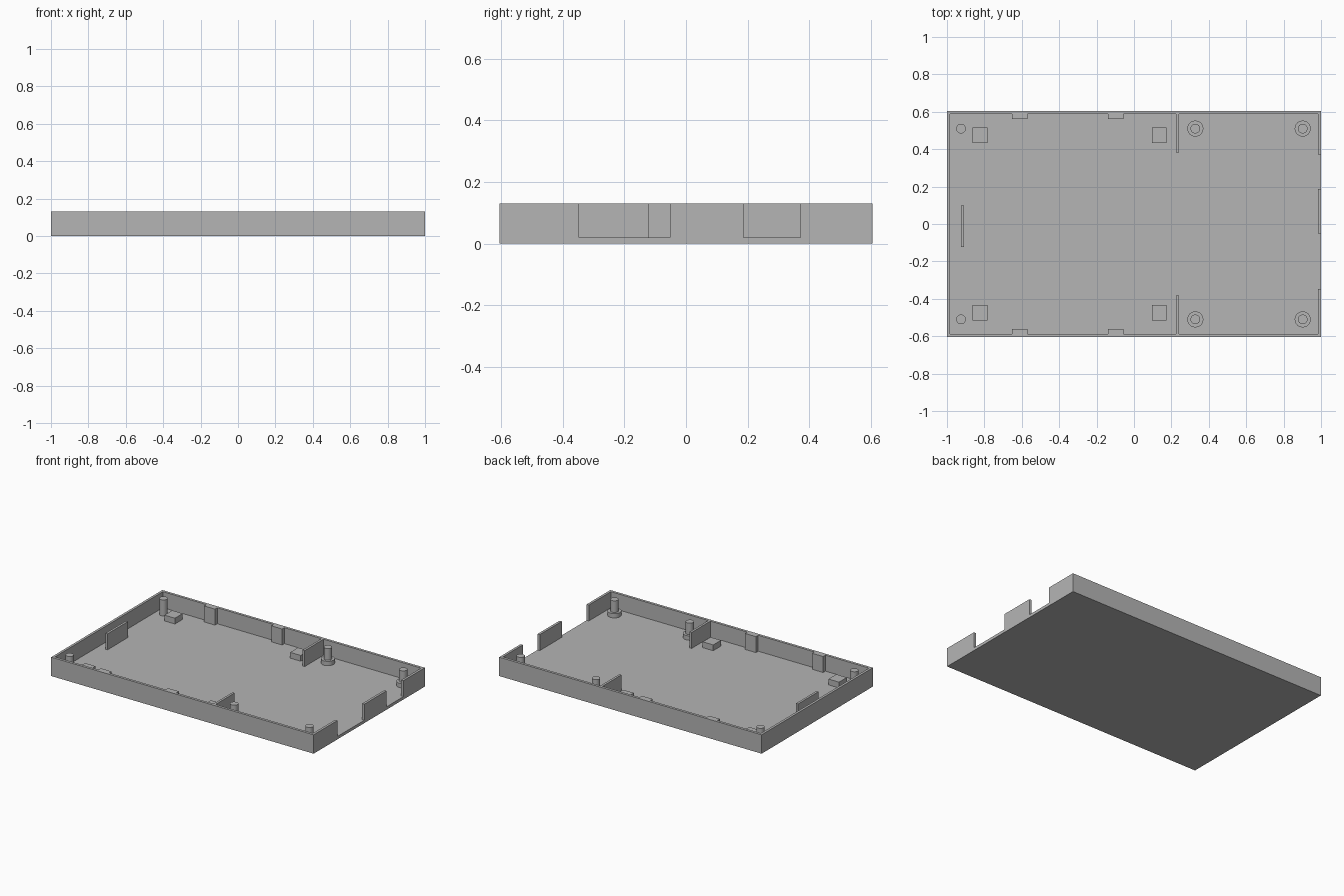
import bpy
import bmesh
import math

if "Cube" in bpy.data.objects:
    bpy.data.objects.remove(bpy.data.objects["Cube"])

HALF_X, HALF_Y = 1.0, 0.605
INNER_X, INNER_Y = 0.983, 0.587
FLOOR, TOP = 0.02, 0.13

grey = bpy.data.materials.new("plain grey")
grey.use_nodes = True
grey.diffuse_color = (0.46, 0.46, 0.46, 1)
grey.node_tree.nodes["Principled BSDF"].inputs["Base Color"].default_value = grey.diffuse_color


def finish(bm, name):
    """Turn a bmesh into a named grey object."""
    bmesh.ops.recalc_face_normals(bm, faces=bm.faces)
    mesh = bpy.data.meshes.new(name)
    bm.to_mesh(mesh)
    bm.free()
    mesh.materials.append(grey)
    obj = bpy.data.objects.new(name, mesh)
    bpy.context.collection.objects.link(obj)
    return obj


def box(name, x0, x1, y0, y1, z0=FLOOR, z1=TOP):
    """Box between two corners."""
    bm = bmesh.new()
    bmesh.ops.create_cube(bm, size=1)
    for v in bm.verts:
        v.co = (x1 if v.co.x > 0 else x0, y1 if v.co.y > 0 else y0, z1 if v.co.z > 0 else z0)
    return finish(bm, name)


def cylinder(name, x, y, radius, z0, z1):
    """Upright round post with smooth sides."""
    bm = bmesh.new()
    bmesh.ops.create_cone(bm, cap_ends=True, segments=24, radius1=radius,
                          radius2=radius, depth=z1 - z0)
    bmesh.ops.translate(bm, verts=bm.verts, vec=(x, y, (z0 + z1) / 2))
    obj = finish(bm, name)
    for p in obj.data.polygons:
        p.use_smooth = abs(p.normal.z) < 0.5
    for e in obj.data.edges:
        a, b = (obj.data.vertices[i].co.z for i in e.vertices)
        e.use_edge_sharp = abs(a - b) < 0.001


def raise_faces(bm, faces, height):
    """Extrude faces straight up and return the new caps."""
    geom = bmesh.ops.extrude_face_region(bm, geom=faces)["geom"]
    verts = [g for g in geom if isinstance(g, bmesh.types.BMVert)]
    bmesh.ops.translate(bm, verts=verts, vec=(0, 0, height))
    return [g for g in geom if isinstance(g, bmesh.types.BMFace)]


# Tray: a plan of cells raised to the floor, then the rim cells raised to the top
openings = [(-0.347, -0.052), (0.187, 0.372)]
xs = [-HALF_X, -INNER_X, INNER_X, HALF_X]
ys = sorted([-HALF_Y, -INNER_Y, INNER_Y, HALF_Y] + [y for gap in openings for y in gap])
bm = bmesh.new()
grid = [[bm.verts.new((x, y, 0)) for y in ys] for x in xs]
plan = [bm.faces.new((grid[i][j], grid[i + 1][j], grid[i + 1][j + 1], grid[i][j + 1]))
        for i in range(len(xs) - 1) for j in range(len(ys) - 1)]


def is_wall(face):
    c = face.calc_center_median()
    in_gap = c.x > INNER_X and any(a < c.y < b for a, b in openings)
    return (abs(c.x) > INNER_X or abs(c.y) > INNER_Y) and not in_gap


caps = raise_faces(bm, plan, FLOOR)
raise_faces(bm, [f for f in caps if is_wall(f)], TOP - FLOOR)
bmesh.ops.recalc_face_normals(bm, faces=bm.faces)
bmesh.ops.dissolve_limit(bm, angle_limit=math.radians(1), verts=bm.verts, edges=bm.edges)
finish(bm, "tray")

# Upright plate near the closed end
box("end_plate", -0.925, -0.909, -0.122, 0.1)

# Parts repeated along the front and back
for side, s in (("front", -1), ("back", 1)):
    def mirrored(name, x0, x1, near, far, top=TOP):
        low, high = sorted((s * near, s * far))
        box(f"{side}_{name}", x0, x1, low, high, FLOOR, top)

    mirrored("partition", 0.225, 0.241, 0.382, INNER_Y)
    for label, x in (("outer", -0.61), ("inner", -0.098)):
        mirrored(f"{label}_wall_rib", x - 0.041, x + 0.041, 0.562, INNER_Y)
    for label, x in (("outer", -0.823), ("inner", 0.135)):
        mirrored(f"{label}_support_block", x - 0.04, x + 0.04, 0.432, 0.517, 0.06)

    cylinder(f"{side}_locating_pin", -0.925, s * 0.51, 0.026, FLOOR, TOP)
    for label, x in (("inner", 0.328), ("outer", 0.902)):
        cylinder(f"{side}_{label}_boss", x, s * 0.51, 0.043, FLOOR, 0.05)
        cylinder(f"{side}_{label}_boss_pin", x, s * 0.51, 0.026, 0.05, TOP)
